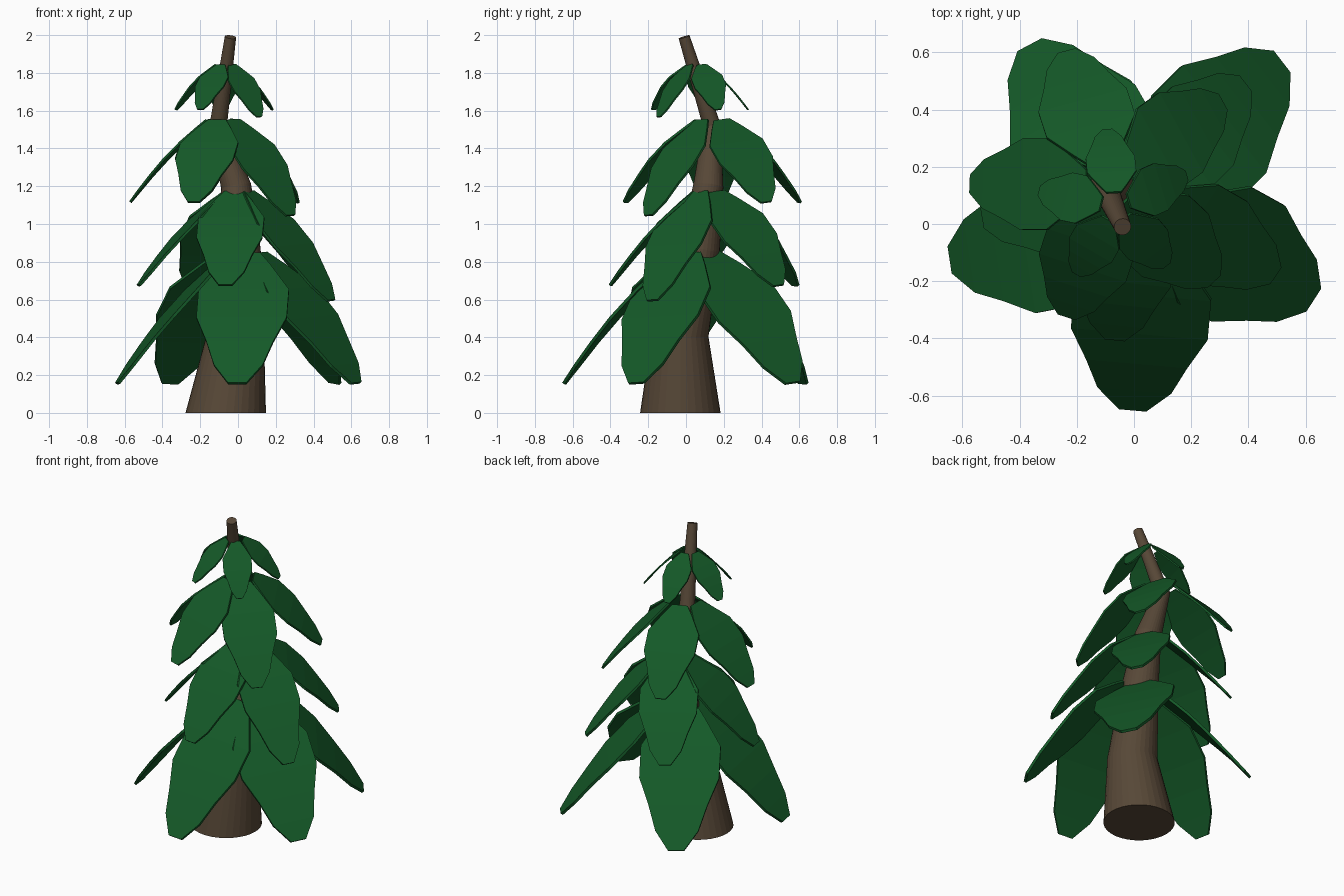
import bpy, bmesh
from math import sin, cos, radians, pi
from mathutils import Vector

if "Cube" in bpy.data.objects:
    bpy.data.objects.remove(bpy.data.objects["Cube"])


def material(name, colour):
    m = bpy.data.materials.new(name)
    m.diffuse_color = (*colour, 1)
    m.use_nodes = True
    m.node_tree.nodes["Principled BSDF"].inputs["Base Color"].default_value = m.diffuse_color
    return m


def add_object(name, bm, mat):
    bmesh.ops.recalc_face_normals(bm, faces=bm.faces)
    me = bpy.data.meshes.new(name)
    bm.to_mesh(me)
    bm.free()
    me.materials.append(mat)
    ob = bpy.data.objects.new(name, me)
    bpy.context.collection.objects.link(ob)
    return ob


bark = material("bark", (0.095, 0.064, 0.038))
green = material("needles", (0.007, 0.1, 0.021))

# Crooked tapering trunk: x, y, z, radius
PATH = [(-.065, -.03, 0, .213), (-.012, -.03, .42, .15), (.01, .07, .87, .11),
        (-.01, .118, 1.2, .08), (-.105, .137, 1.52, .047), (-.04, -.01, 1.99, .03)]
SIDES = 32
bm = bmesh.new()
rings = []
for i, (x, y, z, r) in enumerate(PATH):
    c = Vector((x, y, z))
    if i == 0:
        axis = Vector((0, 0, 1))
    else:
        nxt = PATH[min(i + 1, len(PATH) - 1)]
        axis = (Vector(nxt[:3]) - Vector(PATH[i - 1][:3])).normalized()
    side = Vector((0, 1, 0)).cross(axis).normalized()
    up = axis.cross(side)
    rings.append([bm.verts.new(c + r * (cos(a) * side + sin(a) * up))
                  for a in (2 * pi * k / SIDES for k in range(SIDES))])
for a, b in zip(rings, rings[1:]):
    for k in range(SIDES):
        n = (k + 1) % SIDES
        bm.faces.new((a[k], a[n], b[n], b[k]))
bm.faces.new(rings[0])
bm.faces.new(rings[-1])
add_object("trunk", bm, bark)

# Bough outline: position along the length, half-width fraction
OUTLINE = [(0, .3), (.1, .55), (.3, 1), (.52, 1), (.7, .74), (.87, .54), (1, .2)]


def bough(name, centre, azimuth, r0, r1, z0, z1, half_width, skew, roll, thick):
    """Drooping flat bough, nearly straight, slightly rolled about its length."""
    a = radians(azimuth)
    out = Vector((cos(a), sin(a), 0))
    along = out * (r1 - r0) + Vector((0, 0, z1 - z0))
    normal = (out * (z0 - z1) + Vector((0, 0, r1 - r0))).normalized()
    across = Vector((-sin(a), cos(a), 0)) * cos(radians(roll)) + normal * sin(radians(roll))
    start = Vector((*centre, z0)) + out * r0
    bm = bmesh.new()
    rows = []
    for u, w in OUTLINE:
        p = start + along * u + normal * (.03 * along.length * sin(pi * u))
        rows.append([bm.verts.new(p + across * (half_width * w * s + skew)) for s in (-1, 1)])
    for p, q in zip(rows, rows[1:]):
        bm.faces.new((p[0], p[1], q[1], q[0]))
    ob = add_object(name, bm, green)
    mod = ob.modifiers.new("thickness", 'SOLIDIFY')
    mod.thickness = thick
    mod.offset = 0


# Tiers: centre, first azimuth, inner/outer radius, top/tip height, half-width, skew, thickness
TIERS = [((.025, .035), -95, .08, .68, .842, .155, .24, .03, .016),
         ((.0, .12), -96, .07, .525, 1.17, .675, .175, -.012, .014),
         ((-.085, .14), -108, .08, .485, 1.55, 1.115, .16, 0, .012),
         ((-.065, .06), -120, .05, .27, 1.842, 1.605, .086, 0, .009)]
ROLLS = [0, 5, 10, 4, 3]
# Small per-bough irregularities: turn in degrees, extra reach
TURNS = [[0, -6, -4, 0, -2], [0, -6, -3, 0, 0], [0, -7, 0, 0, 0], [0, -1, 0, 0, 0]]
REACH = [[0, -.015, .035, .02, 0], [0, .05, .01, 0, .01], [0, .01, 0, 0, 0], [0] * 5]
for t, (c, az, r0, r1, z0, z1, hw, skew, th) in enumerate(TIERS):
    for k in range(5):
        # the second bough of each upper tier hangs a little lower
        drop = .16 * (z0 - z1) if k == 1 and t else 0
        bough(f"bough_{t + 1}_{k + 1}", c, az + 72 * k + TURNS[t][k], r0, r1 + REACH[t][k],
              z0, z1 - drop, hw, skew, ROLLS[k], th)
